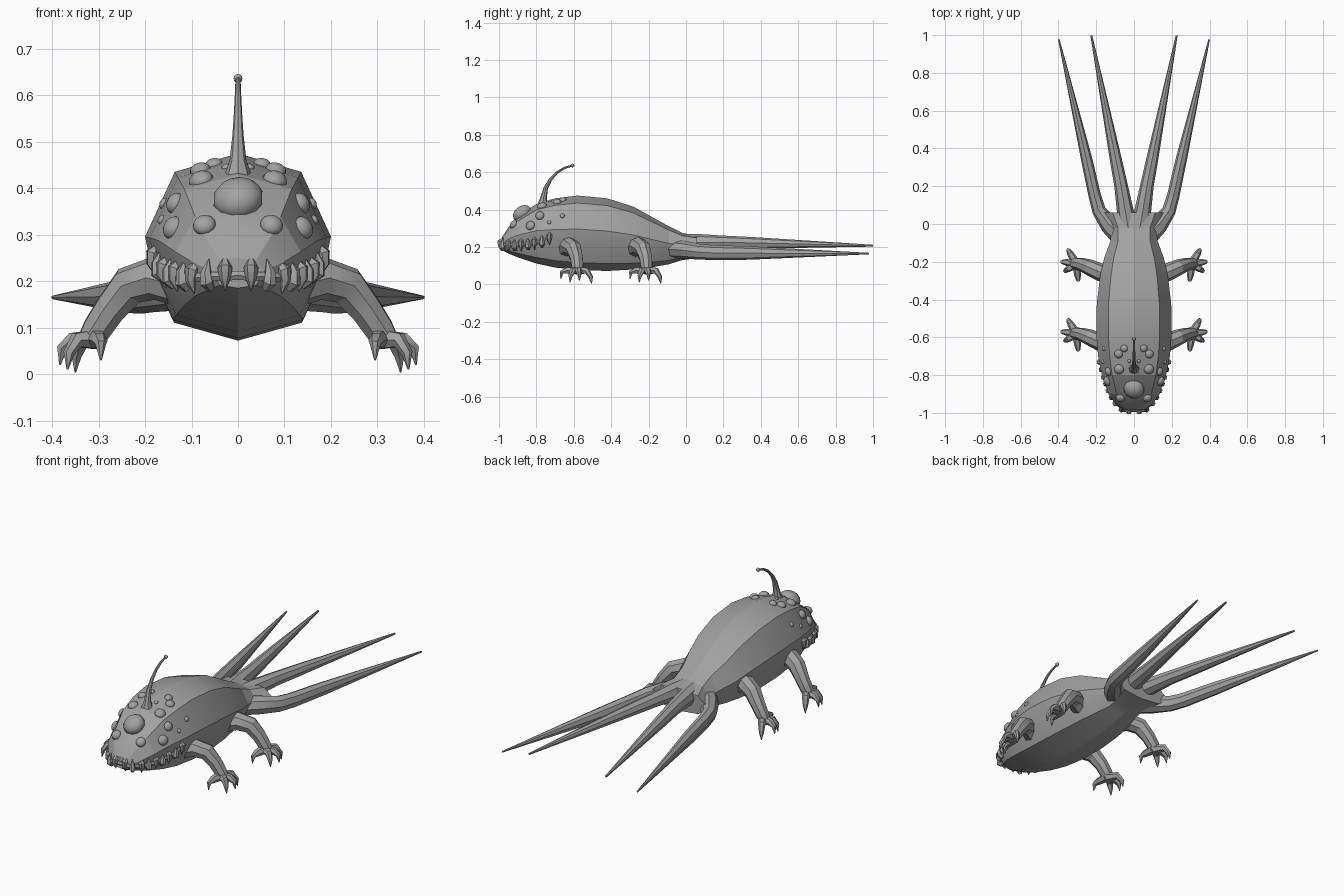
import bpy, bmesh, math
from mathutils import Vector, Matrix

if "Cube" in bpy.data.objects:
    bpy.data.objects.remove(bpy.data.objects["Cube"])

skin = bpy.data.materials.new("grey skin")
skin.diffuse_color = (0.36, 0.36, 0.36, 1)
skin.use_nodes = True
skin.node_tree.nodes["Principled BSDF"].inputs["Base Color"].default_value = skin.diffuse_color


def finish(name, bm, smooth=0, mirror=False):
    bmesh.ops.recalc_face_normals(bm, faces=bm.faces)
    me = bpy.data.meshes.new(name)
    bm.to_mesh(me)
    bm.free()
    me.materials.append(skin)
    ob = bpy.data.objects.new(name, me)
    bpy.context.collection.objects.link(ob)
    if smooth:
        bpy.ops.object.select_all(action='DESELECT')
        ob.select_set(True)
        bpy.context.view_layer.objects.active = ob
        bpy.ops.object.shade_smooth_by_angle(angle=math.radians(smooth))
    if mirror:
        ob.modifiers.new("mirror", 'MIRROR').use_axis[0] = True
    return ob


def skin_rings(bm, rings):
    """Join equal vertex loops into a closed skin."""
    rings = [[bm.verts.new(p) for p in r] for r in rings]
    n = len(rings[0])
    for a, b in zip(rings, rings[1:]):
        for i in range(n):
            j = (i + 1) % n
            bm.faces.new((a[i], a[j], b[j], b[i]))
    bm.faces.new(rings[0])
    bm.faces.new(rings[-1])


def tube(bm, pts, radii, sides=6):
    """Tapered tube; a radius may be a (sideways, upright) pair."""
    pts = [Vector(p) for p in pts]
    rings, side = [], None
    for i, p in enumerate(pts):
        t = (pts[min(i + 1, len(pts) - 1)] - pts[max(i - 1, 0)]).normalized()
        if side is None:
            ref = Vector((0, 0, 1)) if abs(t.z) < 0.9 else Vector((0, 1, 0))
            side = t.cross(ref)
        side = (side - t * side.dot(t)).normalized()
        up = side.cross(t)
        r = radii[i] if isinstance(radii[i], tuple) else (radii[i], radii[i])
        rings.append([p + side * r[0] * math.cos(2 * math.pi * k / sides)
                      + up * r[1] * math.sin(2 * math.pi * k / sides)
                      for k in range(sides)])
    skin_rings(bm, rings)


# Body: sections (y, half width, bottom, top) of a ten-sided outline
sections = [(-0.985, 0.055, 0.185, 0.25), (-0.95, 0.10, 0.165, 0.305),
            (-0.90, 0.135, 0.145, 0.36), (-0.80, 0.17, 0.112, 0.43),
            (-0.70, 0.19, 0.09, 0.46), (-0.58, 0.20, 0.077, 0.475),
            (-0.42, 0.197, 0.072, 0.46), (-0.28, 0.18, 0.08, 0.415),
            (-0.18, 0.158, 0.092, 0.36), (-0.09, 0.125, 0.108, 0.31),
            (-0.02, 0.125, 0.13, 0.275), (0.06, 0.165, 0.14, 0.26)]
half = [(0, 1), (0.68, 0.9), (1, 0.55), (0.91, 0.33), (0.7, 0.1), (0, 0)]
outline = half + [(-x, z) for x, z in half[-2:0:-1]]
bm = bmesh.new()
skin_rings(bm, [[(x * w, y, lo + z * (hi - lo)) for x, z in outline]
                for y, w, lo, hi in sections])
body = finish("body", bm, 15)


def on_body(p):
    _, loc, nor, _ = body.closest_point_on_mesh(Vector(p))
    return loc, nor


# Tails: four long tapering spikes
bm = bmesh.new()
tube(bm, [(0.05, -0.08, 0.19), (0.13, -0.005, 0.185), (0.185, 0.07, 0.175),
          (0.208, 0.15, 0.17), (0.25, 0.34, 0.168), (0.398, 0.978, 0.165)],
     [(0.06, 0.05), (0.05, 0.048), (0.037, 0.042), (0.033, 0.04),
      (0.03, 0.036), 0.004], 8)
finish("outer_tail", bm, 30, True)
bm = bmesh.new()
tube(bm, [(0.02, -0.08, 0.22), (0.045, 0.06, 0.225), (0.068, 0.2, 0.225),
          (0.1, 0.36, 0.222), (0.226, 0.998, 0.207)],
     [(0.04, 0.05), (0.045, 0.045), (0.036, 0.036), (0.031, 0.031), 0.005], 8)
finish("inner_tail", bm, 30, True)

# Legs: arched tube, palm and four clawed toes
toes = [(0.35, -0.505, 0.004), (0.383, -0.57, 0.02),
        (0.367, -0.62, 0.01), (0.295, -0.67, 0.03)]
for name, dy in (("front", 0), ("hind", 0.37)):
    bm = bmesh.new()
    tube(bm, [(0.11, -0.65 + dy, 0.19), (0.18, -0.625 + dy, 0.207),
              (0.235, -0.60 + dy, 0.19), (0.275, -0.585 + dy, 0.14),
              (0.305, -0.58 + dy, 0.095), (0.325, -0.58 + dy, 0.07)],
         [0.05, 0.047, 0.043, 0.036, 0.033, 0.024], 8)
    finish(name + "_leg", bm, 25, True)
    bm = bmesh.new()
    root = Vector((0.305, -0.58 + dy, 0.075))
    for t in toes:
        tip = Vector(t) + Vector((0, dy, 0))
        knuckle = root.lerp(tip, 0.68)
        knuckle.z = 0.073
        bend = root.lerp(tip, 0.95)
        bend.z = tip.z + 0.035
        tube(bm, [root, knuckle, bend, tip], [0.024, 0.018, 0.012, 0.002])
    finish(name + "_toes", bm, 40, True)

# Warts: flattened domes seated on the head
warts = [(0.07, -0.91, 0.31, 0.025), (0.137, -0.83, 0.313, 0.026),
         (0.13, -0.78, 0.365, 0.024), (0.08, -0.77, 0.42, 0.027),
         (0.03, -0.73, 0.46, 0.01), (0.085, -0.69, 0.45, 0.023),
         (0.055, -0.66, 0.46, 0.02), (0.155, -0.66, 0.365, 0.013),
         (0.16, -0.73, 0.33, 0.011)]


def dome(bm, p, r):
    loc, nor = on_body(p)
    rot = nor.to_track_quat('Z', 'Y').to_matrix().to_4x4()
    bmesh.ops.create_uvsphere(bm, u_segments=12, v_segments=8, radius=r,
                              matrix=Matrix.Translation(loc) @ rot
                              @ Matrix.Diagonal((1, 1, 0.75, 1)))


bm = bmesh.new()
for x, y, z, r in warts:
    dome(bm, (x, y, z), r)
finish("warts", bm, 40, True)
bm = bmesh.new()
dome(bm, (0, -0.88, 0.385), 0.055)
finish("brow_wart", bm, 40)

# Lip: thin ridge following the mouth line
mouth = [(0, -1.0, 0.212), (0.05, -0.985, 0.21), (0.09, -0.95, 0.207),
         (0.125, -0.90, 0.208), (0.15, -0.84, 0.213), (0.17, -0.78, 0.225),
         (0.185, -0.72, 0.25)]
bm = bmesh.new()
tube(bm, [on_body(p)[0] for p in mouth], [0.011] * 6 + [0.004])
finish("lip", bm, 40, True)

# Teeth: curved fangs alternating up and down along the mouth
fangs = [(0.028, -0.985, 0.215), (0.06, -0.975, 0.212), (0.09, -0.945, 0.21),
         (0.113, -0.915, 0.21), (0.13, -0.88, 0.212), (0.145, -0.845, 0.215),
         (0.158, -0.81, 0.22), (0.17, -0.77, 0.23), (0.18, -0.73, 0.245)]
bm = bmesh.new()
for i, p in enumerate(fangs):
    loc, nor = on_body(p)
    nor = Vector((nor.x, nor.y, 0)).normalized()
    s = 1 if i % 2 else -1
    up = Vector((0, 0, s))
    tube(bm, [loc - up * 0.028 - nor * 0.004, loc - up * 0.014 + nor * 0.009,
              loc + up * 0.008 + nor * 0.011, loc + up * 0.036 + nor * 0.002],
         [0.009, 0.016, 0.012, 0.001])
finish("teeth", bm, 40, True)

# Lure: curved stalk with a small bead at its end
bm = bmesh.new()
tube(bm, [(0, -0.765, 0.42), (0, -0.762, 0.46), (0, -0.75, 0.515),
          (0, -0.725, 0.56), (0, -0.69, 0.598), (0, -0.65, 0.623),
          (0, -0.61, 0.635)],
     [0.032, 0.018, 0.012, 0.009, 0.007, 0.006, 0.005], 8)
finish("lure_stalk", bm, 40)
bm = bmesh.new()
bmesh.ops.create_uvsphere(bm, u_segments=10, v_segments=6, radius=0.01,
                          matrix=Matrix.Translation((0, -0.607, 0.636)))
finish("lure_bead", bm, 40)
